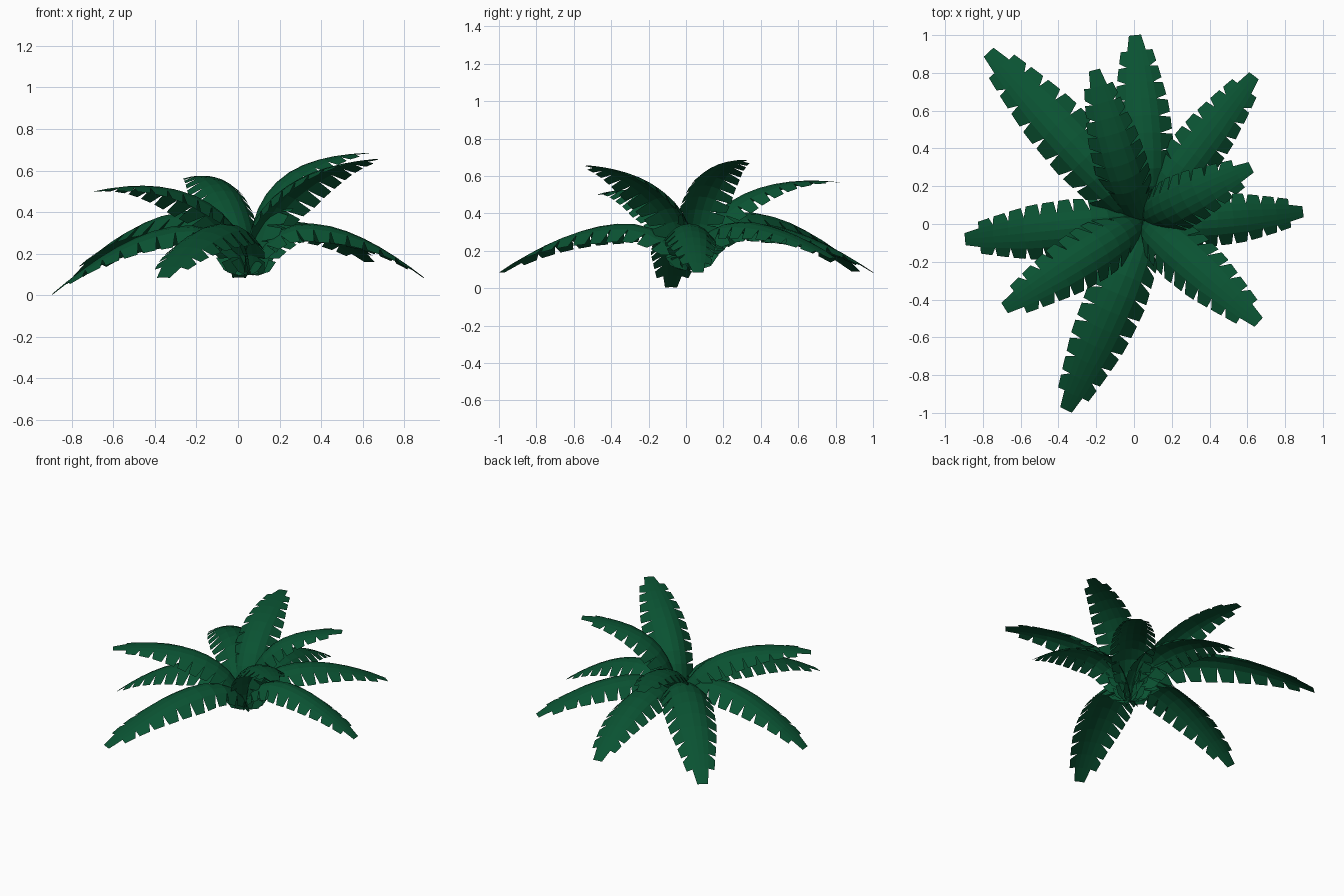
import bpy
from mathutils import Vector

if "Cube" in bpy.data.objects:
    bpy.data.objects.remove(bpy.data.objects["Cube"])

mat = bpy.data.materials.new("leaf_green")
mat.diffuse_color = (0.003, 0.085, 0.032, 1)
mat.use_nodes = True
mat.node_tree.nodes["Principled BSDF"].inputs["Base Color"].default_value = mat.diffuse_color

CENTRE = Vector((0.05, 0.02, 0))
SEG = 12  # lengthwise sections, one tooth per side on each except the tip


def bezier(p, t):
    u = 1 - t
    return p[0]*u**3 + p[1]*3*u*u*t + p[2]*3*u*t*t + p[3]*t**3


def spine_points(p, n=240):
    """Arc-length lookup along the midrib curve."""
    pts = [bezier(p, i / n) for i in range(n + 1)]
    acc = [0]
    for a, b in zip(pts, pts[1:]):
        acc.append(acc[-1] + (b - a).length)

    def at(s):
        d = max(0, min(1, s)) * acc[-1]
        for i in range(n):
            if acc[i + 1] >= d:
                return pts[i].lerp(pts[i+1], (d - acc[i]) / (acc[i+1] - acc[i]))
        return pts[-1]
    return at


def width(s):
    # narrow stalk, full middle, blunt tip
    keys = [(0, .5), (.2, .85), (.45, 1), (.65, .93), (.82, .70), (.93, .53), (1, .36)]
    for (a, wa), (b, wb) in zip(keys, keys[1:]):
        if s <= b:
            return wa + (wb - wa) * (s - a) / (b - a)
    return keys[-1][1]


def frond(name, tip, rise, size, bend=0):
    tip = Vector(tip)
    flat = Vector((tip.x - CENTRE.x, tip.y - CENTRE.y, 0))
    out = flat.normalized()
    side = Vector((-out.y, out.x, 0))
    base = CENTRE + Vector((0, 0, 0.10))
    (a1, z1), (a2, z2) = rise
    p1 = CENTRE + flat * a1 + out * 0.01 + side * bend + Vector((0, 0, z1))
    p2 = CENTRE + flat * a2 + side * bend + Vector((0, 0, z2))
    at = spine_points([base, p1, p2, tip])

    def place(s, x, drop):
        """Point offset sideways and below the midrib at fraction s."""
        tan = (at(s + .02) - at(s - .02)).normalized()
        sd = Vector((-tan.y, tan.x, 0))
        sd = sd.normalized() if sd.length > .05 and sd.dot(side) > 0 else side
        up = tan.cross(sd).normalized()
        w = width(s) * size
        flatten = min(1, .12 + (1 - s) * 1.7)  # blade flattens at the tip
        return at(s) + sd * x * w - up * drop * w * flatten

    verts, faces = [], []
    section = [(-.090, .030), (-.048, .008), (0, 0), (.048, .008), (.090, .030)]
    for i in range(SEG + 1):
        verts += [place(i / SEG, x, d) for x, d in section]
    for i in range(SEG):
        for j in range(4):
            k = i * 5 + j
            faces.append((k, k + 1, k + 6, k + 5))
        # drooping teeth on both edges
        if i < SEG - 1:
            for sgn, j in ((-1, 0), (1, 4)):
                n = len(verts)
                for f in (.36, 1.06):
                    verts.append(place((i + f) / SEG, sgn * .156, .098))
                a, b = i * 5 + j, i * 5 + j + 5
                faces.append((a, b, n + 1, n) if sgn < 0 else (b, a, n, n + 1))
    me = bpy.data.meshes.new(name)
    me.from_pydata([tuple(v) for v in verts], [], faces)
    # upper side faces up
    me.flip_normals()
    me.materials.append(mat)
    ob = bpy.data.objects.new(name, me)
    bpy.context.collection.objects.link(ob)


LOW = ((.10, .44), (.50, .42))
BIG = ((.10, .52), (.48, .50))
MID = ((.04, .42), (.42, .62))

# lower arching ring
frond("low_frond_back", (0.005, 1.0, .085), LOW, 1.0, -.03)
frond("low_frond_back_left", (-.77, .91, .09), BIG, 1.08)
frond("low_frond_back_right", (.635, .785, .16), LOW, .95)
frond("low_frond_right", (.895, .065, .085), LOW, .9, -.025)
frond("low_frond_front", (-.36, -.985, .085), LOW, 1.05, .03)
frond("low_frond_left", (-.895, -.08, .005), LOW, 1.0, .005)

# upper raised fronds
frond("mid_frond_back", (-.21, .815, .567), MID, .92, .03)
frond("mid_frond_left", (-.685, -.445, .50), ((.04, .42), (.42, .60)), 1.0)
frond("high_frond_right", (.62, .30, .685), ((.0, .52), (.33, .67)), .95)
frond("high_frond_front_right", (.66, -.52, .655), ((.0, .45), (.38, .62)), 1.0)
